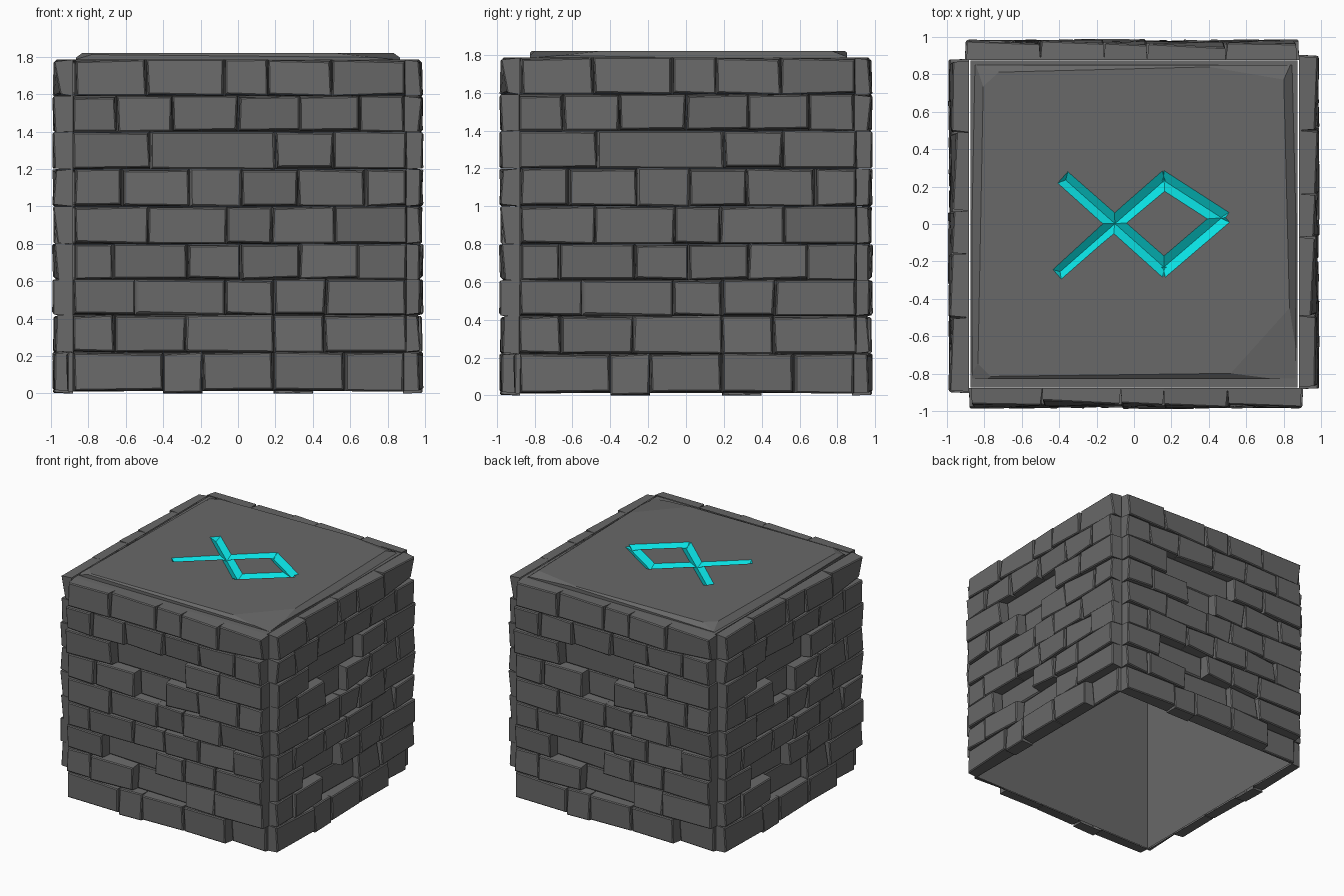
import bpy, bmesh, math, random
from mathutils import Vector, Matrix

if "Cube" in bpy.data.objects:
    bpy.data.objects.remove(bpy.data.objects["Cube"])

random.seed(7)


def material(name, rgb):
    m = bpy.data.materials.new(name)
    m.diffuse_color = (*rgb, 1)
    m.use_nodes = True
    m.node_tree.nodes["Principled BSDF"].inputs["Base Color"].default_value = m.diffuse_color
    return m


STONE = material("dark_grey_stone", (0.14, 0.14, 0.14))
CYAN = material("glowing_cyan", (0.003, 0.76, 0.78))


def make_object(name, bm, mats):
    bm.normal_update()
    me = bpy.data.meshes.new(name)
    bm.to_mesh(me)
    bm.free()
    for m in mats:
        me.materials.append(m)
    ob = bpy.data.objects.new(name, me)
    bpy.context.collection.objects.link(ob)
    return ob


def box(bm, lo, hi):
    mid = [(a + b) / 2 for a, b in zip(lo, hi)]
    size = [b - a for a, b in zip(lo, hi)]
    mat = Matrix.Translation(mid) @ Matrix.Diagonal((*size, 1))
    return bmesh.ops.create_cube(bm, size=1, matrix=mat)["verts"]


# Hollow shell behind the brickwork: open below, narrow ledge around the top
bm = bmesh.new()
box(bm, (-0.875, -0.875, 0.015), (0.875, 0.875, 1.783))
bm.normal_update()
top = [f for f in bm.faces if f.normal.z > 0.9]
bottom = [f for f in bm.faces if f.normal.z < -0.9]
bmesh.ops.inset_individual(bm, faces=top, thickness=0.07)
bmesh.ops.delete(bm, geom=top + bottom, context='FACES')
make_object("hollow_core", bm, [STONE])

# Brick wall: inner joints of each row from the bottom up
joints = [
    [-0.40, -0.19, 0.19, 0.57],
    [-0.66, -0.28, 0.19, 0.46],
    [-0.55, -0.07, 0.19, 0.47],
    [-0.67, -0.27, 0.01, 0.33, 0.64],
    [-0.48, -0.06, 0.18, 0.52],
    [-0.62, -0.26, 0.02, 0.32, 0.68],
    [-0.47, 0.20, 0.51],
    [-0.65, -0.35, 0.00, 0.33, 0.65],
    [-0.49, -0.07, 0.16, 0.50],
]
levels = [0.012, 0.22, 0.42, 0.61, 0.80, 1.00, 1.20, 1.40, 1.59, 1.785]
sunken = {(0, 4), (1, 2), (2, 1), (5, 2), (6, 1)}


def brick(bm, x0, x1, z0, z1, front):
    verts = box(bm, (x0, -front, z0), (x1, -0.877, z1))
    back = [f for f in bm.faces if all(v.co.y > -0.88 for v in f.verts)]
    bmesh.ops.delete(bm, geom=back, context='FACES_ONLY')
    for v in verts:
        if v.co.y < -0.88:
            # front face is tilted, slightly narrower and sometimes chipped
            v.co.y += random.uniform(-0.010, 0.010)
            v.co.x += random.uniform(0.0, 0.012) * (1 if v.co.x < (x0 + x1) / 2 else -1)
            v.co.z += random.uniform(-0.002, 0.012) * (1 if v.co.z < (z0 + z1) / 2 else -1)
            if front > 0.95 and random.random() < 0.10:
                v.co.y += 0.02
        v.co.z = max(0.0, min(v.co.z, 1.787))
    edges = {e for v in verts for e in v.link_edges
             if all(w.co.y < -0.88 for w in e.verts)}
    bmesh.ops.bevel(bm, geom=list(edges), offset=0.007, segments=1, affect='EDGES')


bm = bmesh.new()
for r, inner in enumerate(joints):
    xs = [-0.875 + random.uniform(-0.010, 0.01)] + inner + [0.895 + random.uniform(-0.01, 0.012)]
    for i in range(len(xs) - 1):
        front = 0.905 if (r, i) in sunken else 0.977 + random.uniform(-0.006, 0.006)
        z0 = 0.0 if (r, i) == (0, 1) else levels[r]
        brick(bm, xs[i], xs[i + 1], z0, levels[r + 1], front)
front_wall = make_object("front_brick_wall", bm, [STONE])

# The other three walls are the same wall turned about the z axis
for k, side in enumerate(["right", "back", "left"], 1):
    wall = bpy.data.objects.new(side + "_brick_wall", front_wall.data)
    wall.rotation_euler.z = k * math.pi / 2
    wall.location.x = {"right": 0.004, "back": 0, "left": -0.006}[side]
    bpy.context.collection.objects.link(wall)

# Top slab with chipped edges and corners
bm = bmesh.new()
box(bm, (-0.865, -0.825, 1.775), (0.865, 0.85, 1.82))
chips = [  # point on the top, direction of the slope
    ((0.82, 0, 1.82), (0.8, 0.02)), ((-0.82, 0, 1.82), (-0.8, 0.015)),
    ((0, 0.83, 1.82), (-0.02, 0.8)), ((0, -0.805, 1.82), (0.01, -0.8)),
    ((0.66, -0.64, 1.82), (0.10, -0.09)), ((-0.78, 0.76, 1.82), (-0.2, 0.22)),
    ((0.80, 0.79, 1.82), (0.3, 0.22)), ((-0.80, -0.78, 1.82), (-0.3, -0.3)),
    ((0.55, 0.815, 1.82), (0.06, 0.35)),
]
for co, slope in chips:
    geom = bm.verts[:] + bm.edges[:] + bm.faces[:]
    bmesh.ops.bisect_plane(bm, geom=geom, plane_co=co,
                           plane_no=Vector((*slope, 1)).normalized(), clear_outer=True)
    bmesh.ops.holes_fill(bm, edges=[e for e in bm.edges if e.is_boundary])
bmesh.ops.recalc_face_normals(bm, faces=bm.faces)
slab = make_object("top_slab", bm, [STONE, CYAN])


# Cyan V-shaped grooves of the symbol, cut into the slab
def groove(a, b, start_width):
    a, b = Vector(a), Vector(b)
    d = (b - a).normalized()
    n = Vector((-d.y, d.x))
    bm = bmesh.new()

    def end(p, out, w):
        tip = p + out * 0.035
        return [bm.verts.new((*(tip + n * w), 1.84)), bm.verts.new((*(tip - n * w), 1.84)),
                bm.verts.new((*p, 1.788))]

    p, q = end(a, -d, start_width), end(b, d, 0.074)
    bm.faces.new(p)
    bm.faces.new(q[::-1])
    for i in range(3):
        j = (i + 1) % 3
        bm.faces.new((p[i], q[i], q[j], p[j]))
    for f in bm.faces:
        f.material_index = 1
    bmesh.ops.recalc_face_normals(bm, faces=bm.faces)
    cutter = make_object("groove_cutter", bm, [STONE, CYAN])
    cutter.hide_render = True
    return cutter


strokes = [((-0.365, 0.235), (0.165, -0.235), 0.066),
           ((-0.395, -0.255), (0.165, 0.235), 0.055),
           ((0.155, 0.235), (0.465, 0.035), 0.074),
           ((0.155, -0.235), (0.465, 0.03), 0.074)]
bpy.context.view_layer.objects.active = slab
for a, b, w in strokes:
    cutter = groove(a, b, w)
    mod = slab.modifiers.new("groove", 'BOOLEAN')
    mod.operation = 'DIFFERENCE'
    mod.solver = 'EXACT'
    mod.object = cutter
    bpy.ops.object.modifier_apply(modifier=mod.name)
    bpy.data.objects.remove(cutter)

# Open the slab underneath, as it closes the hollow shell
bm = bmesh.new()
bm.from_mesh(slab.data)
under = [f for f in bm.faces if f.normal.z < -0.9]
bmesh.ops.delete(bm, geom=under, context='FACES')
bm.to_mesh(slab.data)
bm.free()
